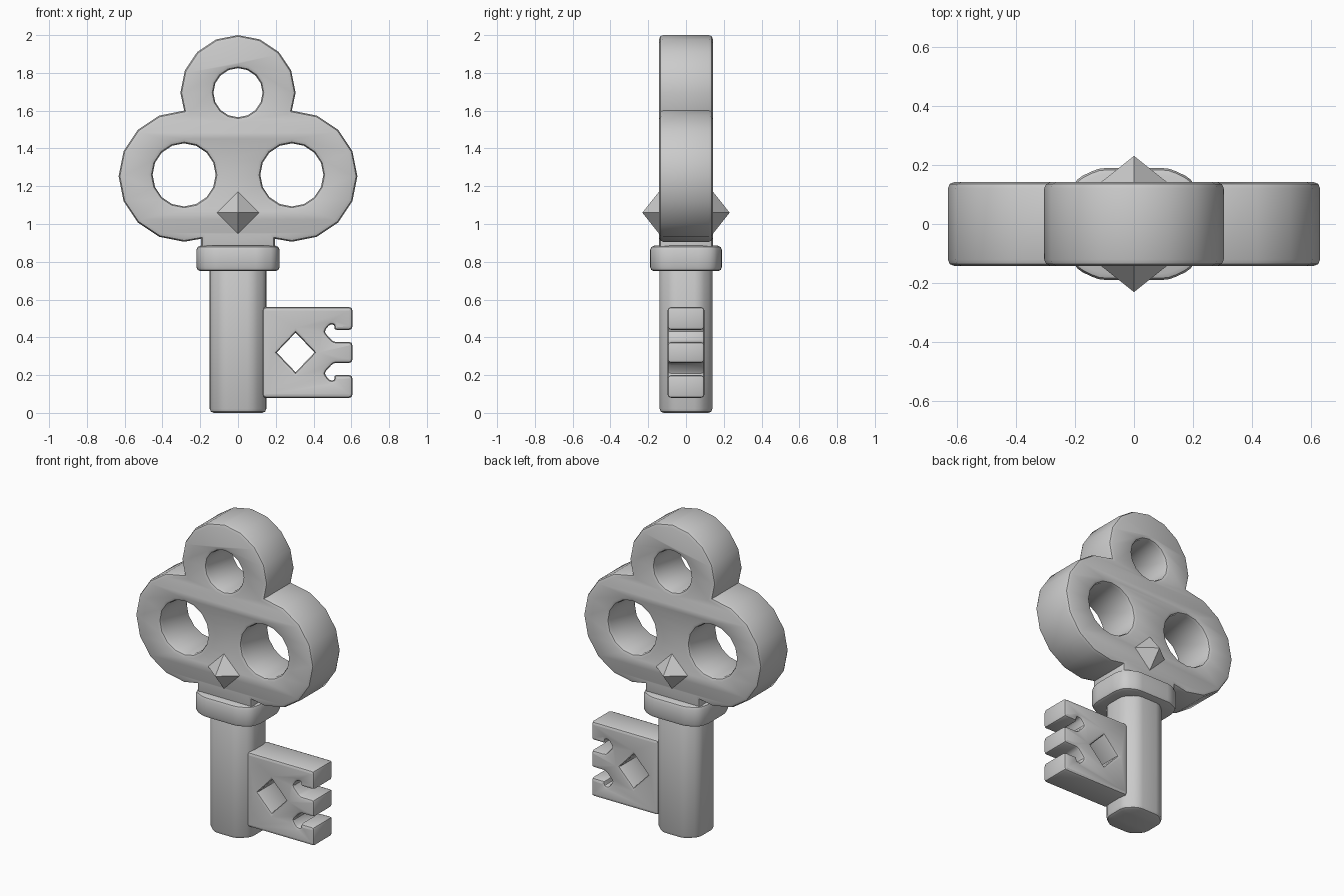
import bpy, bmesh, math
from mathutils import Vector

if "Cube" in bpy.data.objects:
    bpy.data.objects.remove(bpy.data.objects["Cube"])


def arc(cx, cz, r, a0, a1, n):
    return [(cx + r * math.cos(math.radians(a0 + (a1 - a0) * i / n)),
             cz + r * math.sin(math.radians(a0 + (a1 - a0) * i / n))) for i in range(n + 1)]


def mirror_x(half):
    return half + [(-x, z) for x, z in reversed(half) if abs(x) > 1e-5]


def soften(points, r):
    # replace every corner with a small three-point curve
    out = []
    for i, p in enumerate(points):
        p, a, b = Vector(p), Vector(points[i - 1]), Vector(points[(i + 1) % len(points)])
        k = min(r, 0.4 * (a - p).length, 0.4 * (b - p).length)
        s, e = p + (a - p).normalized() * k, p + (b - p).normalized() * k
        out += [tuple(s), tuple((s + e) * 0.25 + p * 0.5), tuple(e)]
    return out


def finish(ob):
    bm = bmesh.new()
    bm.from_mesh(ob.data)
    bmesh.ops.remove_doubles(bm, verts=bm.verts, dist=0.0003)
    bmesh.ops.recalc_face_normals(bm, faces=bm.faces)
    bm.to_mesh(ob.data)
    bm.free()


def slab(name, loops, depth, bevel, location=(0, 0, 0), upright=True, angle=35):
    # filled outline (first loop) with holes (other loops), rounded rims
    cu = bpy.data.curves.new(name, 'CURVE')
    cu.dimensions = '2D'
    cu.fill_mode = 'BOTH'
    cu.extrude = depth / 2 - bevel
    cu.bevel_depth = bevel
    cu.bevel_resolution = 1
    cu.offset = -bevel
    for loop in loops:
        sp = cu.splines.new('POLY')
        sp.points.add(len(loop) - 1)
        for pt, (x, y) in zip(sp.points, loop):
            pt.co = (x, y, 0, 1)
        sp.use_cyclic_u = True
    ob = bpy.data.objects.new(name, cu)
    bpy.context.collection.objects.link(ob)
    ob.location = location
    if upright:
        ob.rotation_euler.x = math.pi / 2
    bpy.ops.object.select_all(action='DESELECT')
    ob.select_set(True)
    bpy.context.view_layer.objects.active = ob
    bpy.ops.object.convert(target='MESH')
    ob = bpy.context.object
    ob.name = name
    finish(ob)
    bpy.ops.object.shade_smooth_by_angle(angle=math.radians(angle))
    return ob


def ring_hole(cx, cz, r):
    return arc(cx, cz, r, 0, 337.5, 15)


def quadrants(corner):
    # mirror one corner of a cross-section into all four
    half = corner + [(x, -y) for x, y in reversed(corner)]
    return half + [(-x, -y) for x, y in half]


# bow: three lobes, three holes and the neck
right_half = (arc(0, 1.695, 0.305, 90, 0, 4) + arc(0.285, 1.253, 0.347, 90, -90, 8)
              + [(0.195, 0.922), (0.195, 0.86)])
slab("bow", [mirror_x(right_half), ring_hole(0, 1.695, 0.13),
             ring_hole(0.285, 1.26, 0.167), ring_hole(-0.285, 1.26, 0.167)], 0.285, 0.022)

# shaft and collar
slab("shaft", [soften(quadrants([(0.08, 0.14), (0.15, 0.075)]), 0.03)],
     0.80, 0.022, (0, 0, 0.40), False)
slab("collar", [soften(quadrants([(0.12, 0.19), (0.197, 0.153), (0.22, 0.09)]), 0.025)],
     0.135, 0.022, (0, 0, 0.8175), False)

# bit with three teeth and a diamond hole
upper = [(0.605, 0.24), (0.605, 0.12), (0.51, 0.12), (0.51, 0.148), (0.485, 0.148),
         (0.455, 0.11), (0.505, 0.055), (0.605, 0.055)]
teeth = [(x, 0.32 + z) for x, z in upper] + [(x, 0.32 - z) for x, z in reversed(upper)]
outline = soften([(0.13, 0.08), (0.13, 0.56)] + teeth, 0.016)
diamond = [(0.205, 0.32), (0.305, 0.425), (0.405, 0.32), (0.305, 0.215)]
slab("bit", [outline, diamond], 0.195, 0.018)

# pointed studs, front and back
for side, name in ((1, "front_stud"), (-1, "back_stud")):
    bpy.ops.mesh.primitive_cone_add(vertices=4, radius1=0.116, radius2=0, depth=0.092,
                                    location=(0, -side * 0.185, 1.06),
                                    rotation=(side * math.pi / 2, 0, 0))
    bpy.context.object.name = name
